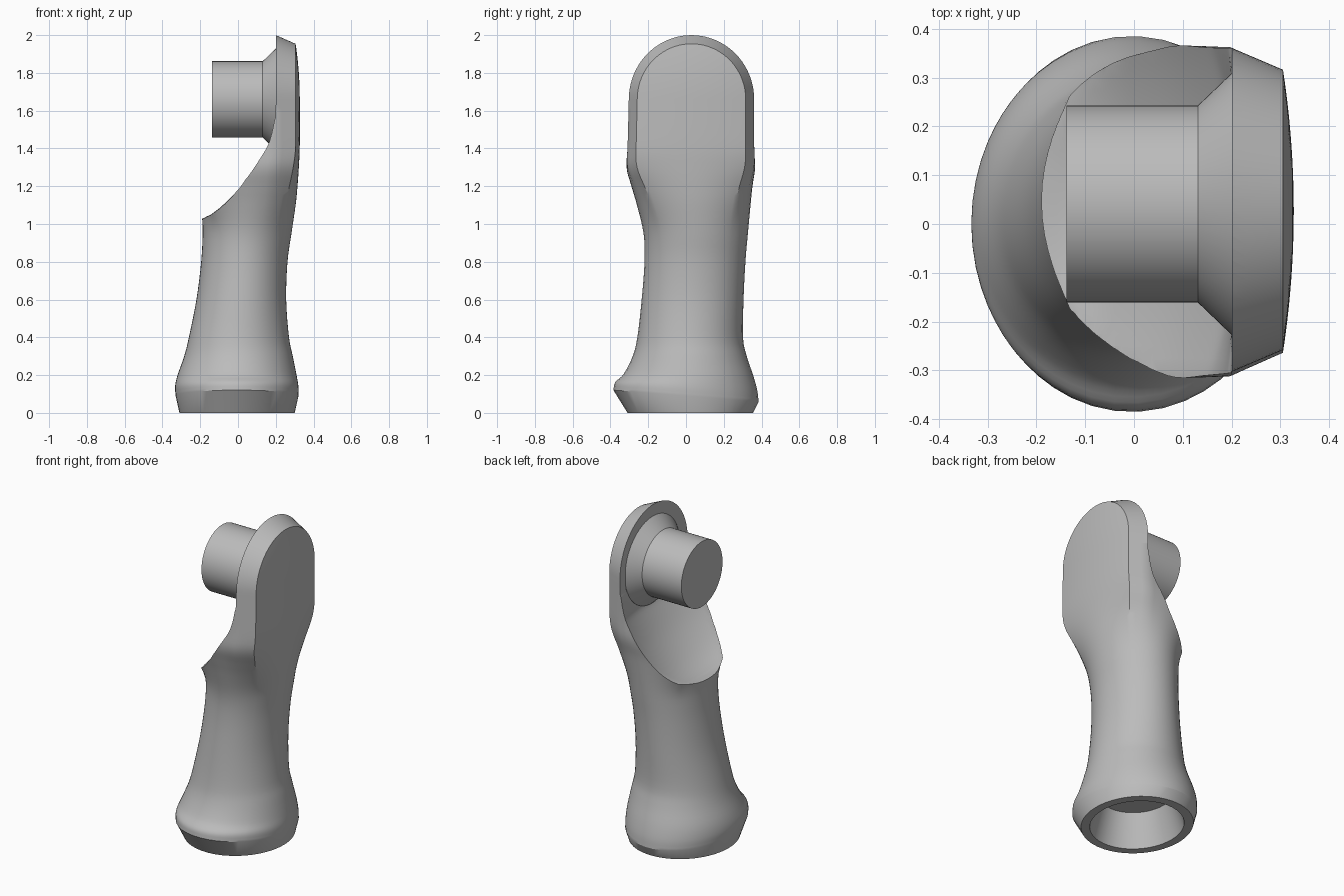
import bpy, bmesh, math
from mathutils import Vector

cube = bpy.data.objects.get("Cube")
if cube:
    bpy.data.objects.remove(cube)

grey = bpy.data.materials.new("plain grey")
grey.use_nodes = True
color = (0.5, 0.5, 0.5, 1)
grey.diffuse_color = color
grey.node_tree.nodes["Principled BSDF"].inputs["Base Color"].default_value = color


def smooth_path(points, steps):
    """Catmull-Rom curve through points of any dimension."""
    pts = [Vector(p) for p in points]
    pts = [pts[0] * 2 - pts[1]] + pts + [pts[-1] * 2 - pts[-2]]
    out = []
    for a, b, c, d in zip(pts, pts[1:], pts[2:], pts[3:]):
        for i in range(steps):
            t = i / steps
            out.append((b * 2 + (c - a) * t + (a * 2 - b * 5 + c * 4 - d) * t * t
                        + (b * 3 - a - c * 3 + d) * t ** 3) / 2)
    return out + [pts[-2]]


def loft(name, rings, cap_start=True, cap_end=True):
    """Skin a list of equal closed rings."""
    bm = bmesh.new()
    rows = [[bm.verts.new(p) for p in ring] for ring in rings]
    n = len(rows[0])
    for a, b in zip(rows, rows[1:]):
        for i in range(n):
            j = (i + 1) % n
            bm.faces.new((a[i], a[j], b[j], b[i]))
    if cap_start:
        bm.faces.new(rows[0])
    if cap_end:
        bm.faces.new(rows[-1])
    bmesh.ops.remove_doubles(bm, verts=bm.verts, dist=0.0005)
    bmesh.ops.recalc_face_normals(bm, faces=bm.faces)
    mesh = bpy.data.meshes.new(name)
    bm.to_mesh(mesh)
    bm.free()
    mesh.materials.append(grey)
    obj = bpy.data.objects.new(name, mesh)
    bpy.context.collection.objects.link(obj)
    return obj


def activate(obj):
    bpy.ops.object.select_all(action='DESELECT')
    obj.select_set(True)
    bpy.context.view_layer.objects.active = obj


# Plate cross-section: x offset from the outer face, half width as a fraction
CORNER = 0.865
half = [(-0.022 * (i / 12) ** 2, CORNER * i / 12) for i in range(13)]
half += [(-0.022 - 0.105 * i / 3, CORNER + (1 - CORNER) * i / 3) for i in (1, 2, 3)]
half += [(-0.127 - 0.4 * i / 10, 1) for i in range(1, 11)]
half += [(-0.527, 1 - i / 8) for i in range(1, 9)]
section = half + [(x, -h) for x, h in half[-2:0:-1]]


def ring(z, x0, x1, y0, y1, slant=0.0):
    """Body ring: oval below, blending into the chamfered plate above."""
    t = min(max((z - 0.95) / 0.47, 0), 1)
    t = t * t * (3 - 2 * t)
    xc, yc, a, b = (x0 + x1) / 2, (y0 + y1) / 2, (x1 - x0) / 2, (y1 - y0) / 2
    pts = []
    for px, h in section:
        ang = math.atan2(h, (px + 0.26) / 0.26)
        x = (xc + a * math.cos(ang)) * (1 - t) + (x1 + px) * t
        y = yc + b * (math.sin(ang) * (1 - t) + h * t)
        pts.append(Vector((x, y, z + slant * y)))
    return pts


# Body: socket, slanted rim, then the limb (z, x range, y range, slant)
limb = smooth_path([
    (0.09, -0.33, 0.32, -0.385, 0.385, -0.08),
    (0.14, -0.333, 0.32, -0.375, 0.378, -0.06),
    (0.2, -0.32, 0.31, -0.33, 0.358, -0.02),
    (0.3, -0.285, 0.29, -0.283, 0.322, 0),
    (0.4, -0.26, 0.27, -0.258, 0.302, 0),
    (0.6, -0.22, 0.255, -0.235, 0.305, 0),
    (0.8, -0.195, 0.262, -0.22, 0.315, 0),
    (0.95, -0.187, 0.283, -0.225, 0.328, 0),
    (1.1, -0.187, 0.305, -0.26, 0.342, 0),
    (1.2, -0.19, 0.315, -0.289, 0.352, 0),
    (1.3, -0.19, 0.322, -0.315, 0.366, 0),
    (1.42, -0.19, 0.327, -0.309, 0.361, 0),
    (1.66, -0.19, 0.327, -0.303, 0.361, 0)], 4)
rings = [ring(0.2, -0.2, 0.2, -0.2, 0.24),
         ring(0, -0.26, 0.25, -0.26, 0.3),
         ring(0, -0.31, 0.3, -0.31, 0.355)]
rings += [ring(*row) for row in limb]

# Rounded top: the last ring folds up around the hub axis
last, mid, steps = rings[-1], 0.029, 20
for k in range(1, steps + 1):
    phi = math.pi / 2 * k / steps
    rings.append([Vector((p.x, mid + (p.y - mid) * math.cos(phi),
                          p.z + abs(p.y - mid) * math.sin(phi) * 1.024)) for p in last])
body = loft("limb_body", rings, cap_end=False)

# Scooped cut on the inner side of the limb
path = smooth_path([(-0.5, 0.9), (-0.19, 1.03), (-0.13, 1.06), (-0.05, 1.13), (0.05, 1.25),
                    (0.13, 1.37), (0.165, 1.44), (0.19, 1.54), (0.2, 1.64), (0.2, 2.2)], 5)


def scoop(y):
    pts = []
    for i, p in enumerate(path):
        d = path[min(i + 1, len(path) - 1)] - path[max(i - 1, 0)]
        d.normalize()
        u = min(max((0.1 - p.x) / 0.29, 0), 1)
        depth = max(0.345 ** 2 * (1 - u * u) - (y - 0.035) ** 2, 0) * 0.5
        depth *= min(max((1.62 - p.y) / 0.2, 0), 1)
        pts.append((p.x + d.y * depth, y, p.y - d.x * depth))
    return pts + [(-1, y, 2.2), (-1, y, 0.9)]


cutter = loft("scoop_cutter", [scoop(-0.5 + i / 40) for i in range(41)])
cutter.hide_render = True
activate(body)
cut = body.modifiers.new("scoop", 'BOOLEAN')
cut.operation = 'DIFFERENCE'
cut.solver = 'EXACT'
cut.object = cutter
bpy.ops.object.modifier_apply(modifier=cut.name)
bpy.data.objects.remove(cutter)

# Hub: cylinder with a flared foot, turned around the x axis
SIDES = 64
angles = [2 * math.pi * i / SIDES for i in range(SIDES)]
hub = loft("hub", [[(x, 0.041 + r * math.cos(a), 1.66 + r * math.sin(a)) for a in angles]
                   for x, r in ((-0.138, 0.202), (0.131, 0.202), (0.202, 0.27), (0.26, 0.27))])

for obj in (body, hub):
    activate(obj)
    bpy.ops.object.shade_smooth_by_angle(angle=math.radians(30))
